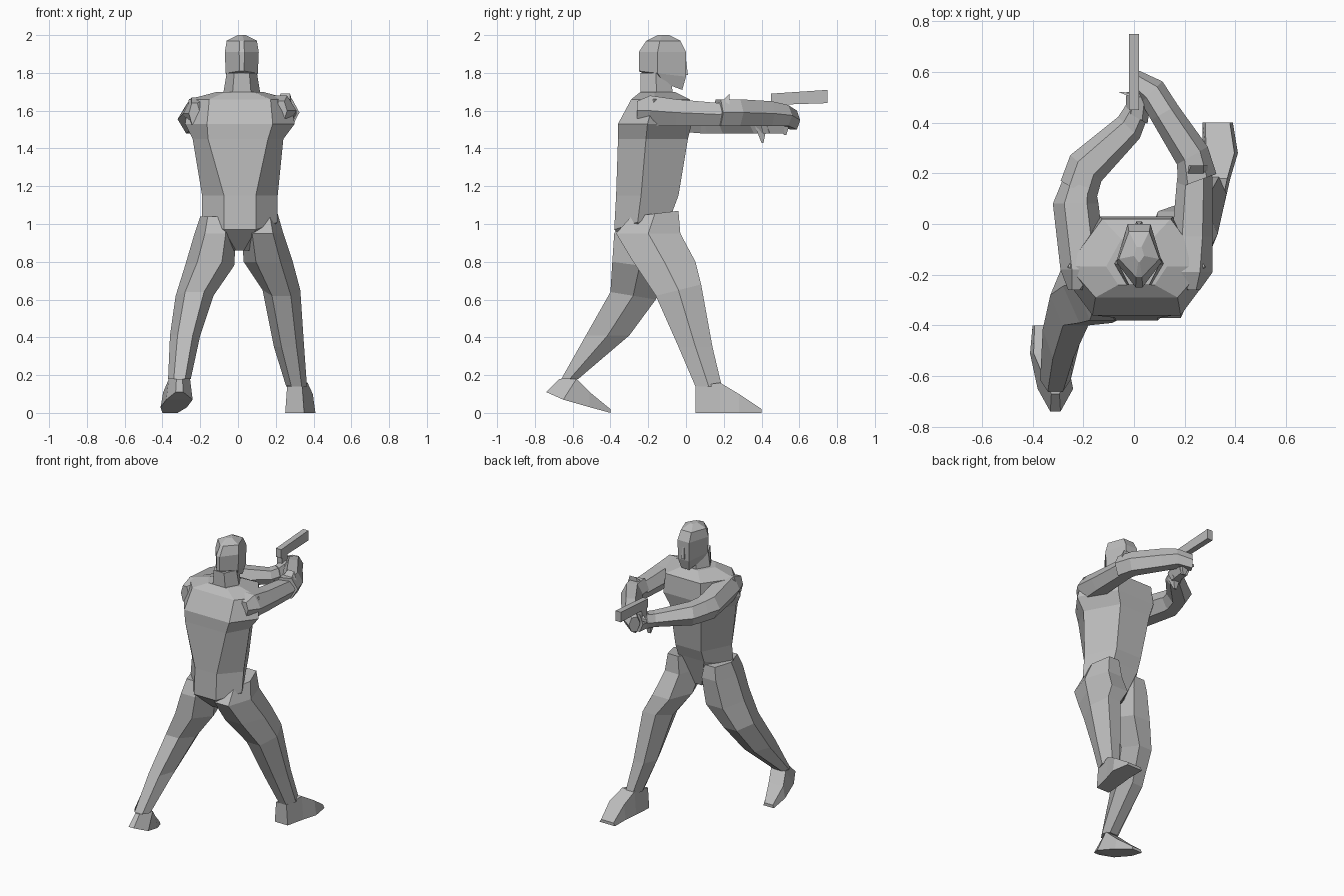
import bpy
import bmesh
from math import cos, sin, radians
from mathutils import Vector

old = bpy.data.objects.get("Cube")
if old:
    bpy.data.objects.remove(old, do_unlink=True)

# One plain colour for the whole figure
grey = bpy.data.materials.new("plain_grey")
grey.use_nodes = True
colour = (.5, .5, .5, 1)
grey.diffuse_color = colour
grey.node_tree.nodes["Principled BSDF"].inputs["Base Color"].default_value = colour


def slanted(x, half, start, end, turn=0, pinch=1):
    """Cross-section between two (y, z) edges, its width turned about the vertical."""
    side = Vector((cos(radians(turn)), sin(radians(turn)), 0)) * half
    return Vector((x, *start)), Vector((x, *end)), side, pinch


def level(z, x, half, back, front, tilt=0, pinch=1):
    """Horizontal cross-section; tilt raises its front edge, pinch narrows its back."""
    return slanted(x, half, (back, z), (front, z + tilt), pinch=pinch)


def upright(y, x, half, low, high, turn=0):
    """Vertical cross-section for parts that reach forward."""
    return slanted(x, half, (y, low), (y, high), turn)


def hexagon(near, far, widest=.5):
    return [(-near, 0), (near, 0), (1, widest), (far, 1), (-far, 1), (-1, widest)]


def box(far):
    return [(-1, 0), (1, 0), (far, 1), (-far, 1)]


def loft(name, outline, rings):
    """Skin the outline along a row of cross-sections and cap both ends."""
    bm = bmesh.new()
    loops = []
    for start, end, side, pinch in rings:
        loops.append([bm.verts.new(start.lerp(end, along)
                                   + side * across * (1 if along else pinch))
                      for across, along in outline])
    count = len(outline)
    for low, high in zip(loops, loops[1:]):
        for i in range(count):
            j = (i + 1) % count
            bm.faces.new((low[i], low[j], high[j], high[i]))
    bm.faces.new(loops[0])
    bm.faces.new(loops[-1])
    bmesh.ops.recalc_face_normals(bm, faces=bm.faces[:])
    mesh = bpy.data.meshes.new(name)
    bm.to_mesh(mesh)
    bm.free()
    mesh.materials.append(grey)
    obj = bpy.data.objects.new(name, mesh)
    bpy.context.collection.objects.link(obj)


limb = hexagon(near=.5, far=.5)

# Torso: crotch, hips, waist, ribs, chest, shoulders, collar
loft("torso", hexagon(near=.6, far=.5, widest=.4), [
    level(z=.86, x=.01, half=.07, back=-.27, front=-.14, pinch=.5),
    level(z=.97, x=.01, half=.2, back=-.38, front=-.07, tilt=.1, pinch=.7),
    level(z=1.15, x=.01, half=.2, back=-.37, front=-.04, pinch=.7),
    level(z=1.45, x=0, half=.24, back=-.36, front=.01, pinch=1.1),
    level(z=1.53, x=.01, half=.29, back=-.36, front=.03),
    level(z=1.66, x=.01, half=.27, back=-.29, front=.02),
    level(z=1.7, x=.01, half=.12, back=-.24, front=-.06),
])

# Neck, head and face
loft("neck", limb, [
    level(z=1.68, x=.02, half=.1, back=-.24, front=-.07),
    level(z=1.8, x=.02, half=.08, back=-.24, front=-.08),
])
loft("head", hexagon(near=.15, far=.5, widest=.4), [
    level(z=1.77, x=.02, half=.06, back=-.18, front=-.02, tilt=-.06),
    level(z=1.81, x=.02, half=.085, back=-.25, front=0, tilt=-.03),
    level(z=1.91, x=.02, half=.09, back=-.25, front=0),
    level(z=1.97, x=.02, half=.08, back=-.21, front=-.03),
    level(z=2, x=.02, half=.02, back=-.15, front=-.09),
])
loft("nose", box(far=.6), [
    level(z=1.79, x=.02, half=.02, back=-.03, front=.01),
    level(z=1.87, x=.02, half=.01, back=-.03, front=0),
])

# Leading leg and foot
loft("left_leg", limb, [
    level(z=1.04, x=.13, half=.08, back=-.29, front=-.04, tilt=.03),
    level(z=.95, x=.13, half=.11, back=-.37, front=-.03),
    level(z=.8, x=.16, half=.13, back=-.28, front=.05),
    level(z=.62, x=.23, half=.1, back=-.16, front=.08, tilt=.06),
    level(z=.35, x=.27, half=.08, back=-.04, front=.14),
    level(z=.14, x=.31, half=.055, back=.05, front=.19),
])
loft("left_foot", box(far=.8), [
    upright(y=.05, x=.3, half=.05, low=0, high=.14),
    upright(y=.18, x=.32, half=.06, low=0, high=.16),
    upright(y=.28, x=.34, half=.07, low=0, high=.1),
    upright(y=.4, x=.33, half=.06, low=0, high=.02),
])

# Trailing leg and foot, heel lifted
loft("right_leg", limb, [
    level(z=1.04, x=-.12, half=.08, back=-.34, front=-.09),
    level(z=.95, x=-.12, half=.11, back=-.38, front=-.08),
    level(z=.8, x=-.15, half=.13, back=-.39, front=-.1, tilt=-.04),
    level(z=.64, x=-.23, half=.1, back=-.4, front=-.16, tilt=-.04),
    level(z=.41, x=-.28, half=.08, back=-.53, front=-.3),
    level(z=.18, x=-.31, half=.06, back=-.66, front=-.57),
])
loft("right_foot", box(far=.8), [
    slanted(x=-.31, half=.02, start=(-.74, .11), end=(-.67, .18)),
    slanted(x=-.31, half=.07, start=(-.65, .07), end=(-.58, .18)),
    upright(y=-.51, x=-.34, half=.07, low=.03, high=.11),
    upright(y=-.4, x=-.36, half=.04, low=0, high=.02),
])

# Arms reaching forward, elbows out and forearms turned inward
left_low, right_low = 1.52, 1.48
loft("left_upper_arm", limb, [
    upright(y=-.26, x=.23, half=.03, low=1.55, high=1.65),
    upright(y=-.19, x=.21, half=.1, low=left_low, high=1.68),
    upright(y=-.05, x=.23, half=.08, low=left_low, high=1.66),
    upright(y=.18, x=.24, half=.07, low=left_low, high=1.64),
    upright(y=.23, x=.25, half=.05, low=left_low, high=1.69),
])
loft("left_forearm", limb, [
    upright(y=.17, x=.25, half=.08, low=left_low, high=1.66, turn=20),
    upright(y=.27, x=.23, half=.07, low=left_low, high=1.66, turn=30),
    upright(y=.44, x=.12, half=.06, low=left_low, high=1.65, turn=30),
    upright(y=.52, x=.07, half=.06, low=left_low, high=1.63, turn=45),
    upright(y=.57, x=0, half=.04, low=1.5, high=1.6, turn=60),
])
loft("right_upper_arm", limb, [
    upright(y=-.26, x=-.23, half=.03, low=1.53, high=1.64),
    upright(y=-.18, x=-.2, half=.09, low=1.5, high=1.67),
    upright(y=.08, x=-.23, half=.09, low=right_low, high=1.63),
    upright(y=.19, x=-.21, half=.06, low=right_low, high=1.61, turn=-25),
])
loft("right_forearm", limb, [
    upright(y=.13, x=-.22, half=.08, low=right_low, high=1.62, turn=-30),
    upright(y=.22, x=-.19, half=.08, low=right_low, high=1.61, turn=-40),
    upright(y=.38, x=-.02, half=.06, low=right_low, high=1.57, turn=-45),
    upright(y=.46, x=.02, half=.05, low=right_low, high=1.58, turn=-45),
])

# Hands wrapped around the grip, with pointed fingers
loft("right_hand", limb, [
    upright(y=.42, x=.01, half=.05, low=right_low, high=1.58, turn=-30),
    upright(y=.52, x=.02, half=.05, low=right_low, high=1.6),
])
for name, x, y, tip in (("rear_finger", 0, .4, 1.43), ("front_finger", .03, .52, 1.47)):
    loft(name, box(far=1), [
        level(z=1.53, x=x, half=.03, back=y - .04, front=y + .03),
        level(z=tip, x=x, half=.01, back=y, front=y + .01),
    ])
loft("thumb", box(far=1), [
    upright(y=.5, x=.02, half=.03, low=1.56, high=1.6),
    upright(y=.52, x=-.05, half=.01, low=1.56, high=1.58),
])

# Hand-held barrel and grip
loft("barrel", box(far=1), [
    upright(y=.45, x=0, half=.02, low=1.63, high=1.69),
    upright(y=.75, x=0, half=.02, low=1.64, high=1.71),
])
loft("grip", box(far=1), [
    level(z=1.52, x=0, half=.02, back=.46, front=.51),
    level(z=1.64, x=0, half=.02, back=.46, front=.52),
])
